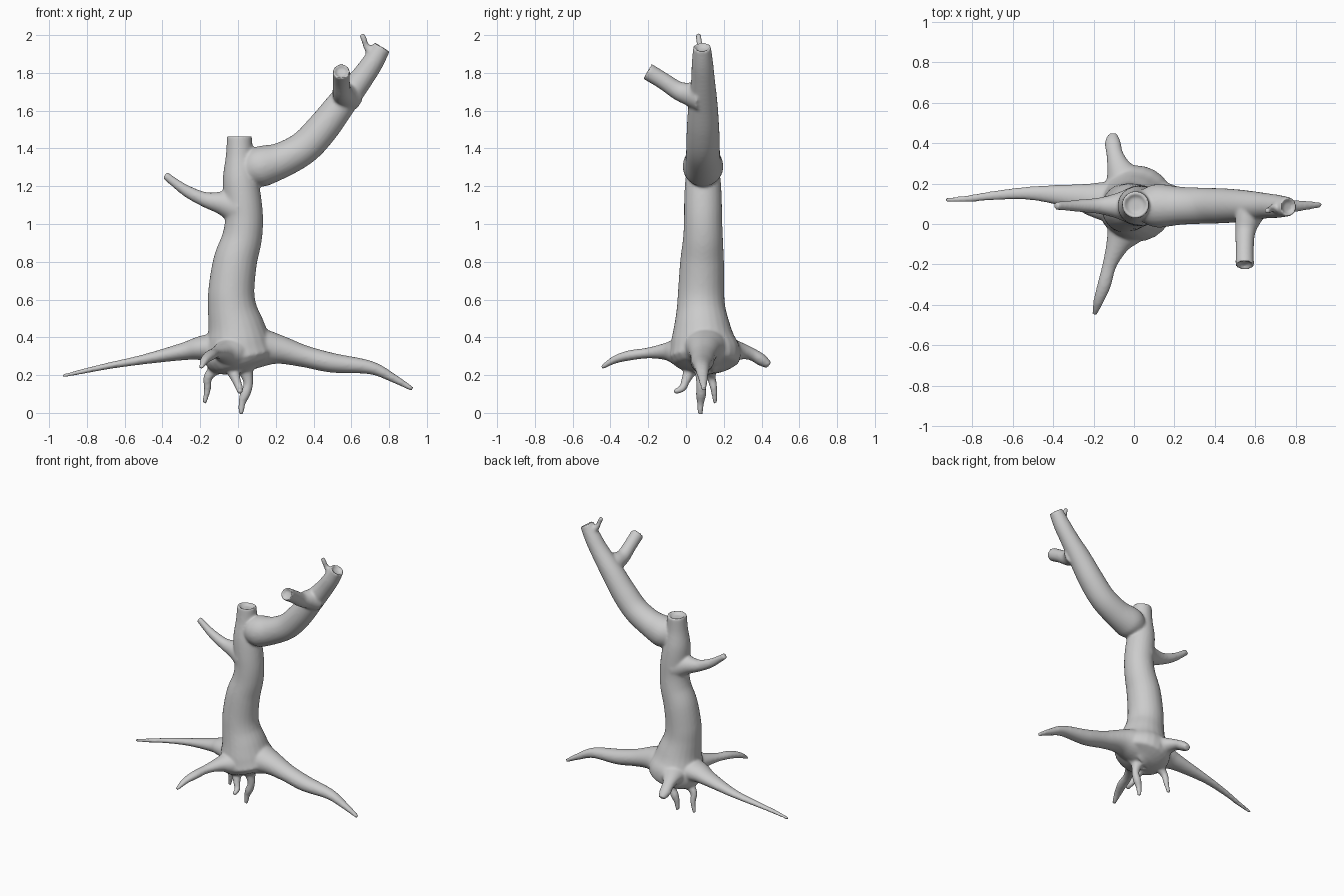
import bpy, bmesh, math
from mathutils import Vector

SIDES, STEPS = 24, 8


def spline(pts):
    """Catmull-Rom samples through (x, y, z, radius) points."""
    p = [Vector(q) for q in pts]
    p = [2 * p[0] - p[1]] + p + [2 * p[-1] - p[-2]]
    out = []
    for i in range(1, len(p) - 2):
        a, b, c, d = p[i - 1:i + 3]
        for s in range(STEPS):
            t = s / STEPS
            out.append(0.5 * (2 * b + (c - a) * t + (2 * a - 5 * b + 4 * c - d) * t * t
                              + (3 * b - a - 3 * c + d) * t ** 3))
    return out + [p[-2]]


def limb(bm, pts, flat=1.0, dish=False):
    """Closed tapering tube; flat squashes its height, dish hollows the cut end."""
    samples = spline(pts)
    pos = [s.xyz for s in samples]
    rings, side = [], None
    for i, s in enumerate(samples):
        tan = (pos[min(i + 1, len(pos) - 1)] - pos[max(i - 1, 0)]).normalized()
        if side is None:
            side = tan.cross(Vector((0, 0, 1)) if abs(tan.z) < 0.9 else Vector((0, 1, 0)))
        side = (side - tan * side.dot(tan)).normalized()
        rings.append((pos[i], side.copy(), tan.cross(side), max(s.w, 0.006)))
    if dish:
        c, u, v, r = rings[-1]
        rings += [(c, u, v, r * 0.85), (c - tan * 0.02, u, v, r * 0.6)]
    loops = []
    for c, u, v, r in rings:
        loops.append([bm.verts.new(c + r * (math.cos(a) * u + flat * math.sin(a) * v))
                      for a in (2 * math.pi * k / SIDES for k in range(SIDES))])
    for a, b in zip(loops, loops[1:]):
        for k in range(SIDES):
            n = (k + 1) % SIDES
            bm.faces.new((a[k], a[n], b[n], b[k]))
    bm.faces.new(loops[0][::-1])
    bm.faces.new(loops[-1])


bm = bmesh.new()

# trunk with flared root crown
limb(bm, [(.03, .1, .225, .08), (.02, .1, .26, .165), (.01, .1, .31, .19), (0, .09, .38, .172),
          (-.01, .085, .45, .152), (-.03, .08, .55, .13), (-.035, .08, .65, .122),
          (-.015, .085, .8, .116), (.02, .09, .92, .106), (.032, .09, 1.02, .101),
          (.025, .09, 1.12, .1), (.012, .09, 1.24, .093), (.008, .092, 1.36, .073),
          (.008, .095, 1.465, .066)], dish=True)

# large right branch
limb(bm, [(.03, .09, 1.26, .07), (.11, .09, 1.3, .107), (.23, .09, 1.338, .094), (.35, .09, 1.405, .089),
          (.45, .09, 1.51, .086), (.55, .09, 1.64, .077), (.65, .09, 1.765, .063),
          (.71, .087, 1.85, .057), (.765, .085, 1.94, .047)], dish=True)
# forward stub, end twig, left branch
limb(bm, [(.59, .09, 1.67, .08), (.565, .03, 1.685, .066), (.55, -.04, 1.705, .05),
          (.547, -.12, 1.757, .045), (.547, -.207, 1.81, .046)], dish=True)
limb(bm, [(.74, .085, 1.87, .035), (.705, .082, 1.91, .028), (.678, .075, 1.945, .017),
          (.668, .068, 1.975, .016), (.655, .065, 2.006, .016)])
limb(bm, [(0, .09, 1.09, .1), (-.08, .09, 1.11, .065), (-.17, .09, 1.128, .041),
          (-.26, .09, 1.168, .032), (-.33, .09, 1.215, .025), (-.387, .09, 1.26, .021)])

# four long roots
limb(bm, [(0, .1, .34, .14), (-.12, .11, .345, .105), (-.2, .12, .342, .085), (-.29, .135, .325, .062),
          (-.5, .152, .283, .035), (-.68, .142, .25, .024), (-.82, .125, .22, .018),
          (-.93, .118, .195, .012)], flat=.75)
limb(bm, [(0, .1, .34, .15), (.12, .1, .345, .12), (.22, .095, .335, .088), (.35, .09, .3, .067),
          (.5, .085, .265, .06), (.7, .085, .24, .041), (.82, .09, .185, .027),
          (.925, .095, .125, .014)], flat=.87)
limb(bm, [(0, .1, .31, .14), (-.04, -.02, .322, .105), (-.08, -.1, .325, .06), (-.12, -.2, .317, .036),
          (-.147, -.3, .304, .034), (-.175, -.38, .28, .026), (-.195, -.445, .24, .014)], flat=.8)
limb(bm, [(0, .1, .31, .14), (-.04, .2, .325, .11), (-.075, .28, .328, .062), (-.095, .345, .312, .042),
          (-.105, .4, .28, .04), (-.105, .44, .252, .025)], flat=.8)

# small hanging roots
limb(bm, [(.03, .09, .27, .06), (.045, .082, .21, .036), (.055, .08, .15, .025), (.038, .08, .1, .028),
          (.022, .077, .055, .02), (.015, .075, -.008, .014)])
limb(bm, [(-.07, .12, .28, .06), (-.125, .13, .23, .034), (-.16, .135, .185, .024),
          (-.162, .148, .125, .019), (-.178, .155, .05, .012)])
limb(bm, [(-.04, .05, .28, .06), (-.025, .02, .22, .036), (-.008, -.002, .17, .024),
          (.008, -.02, .13, .02), (.01, -.065, .11, .014)])

bmesh.ops.recalc_face_normals(bm, faces=bm.faces)
mesh = bpy.data.meshes.new("tree_stump")
bm.to_mesh(mesh)
bm.free()
tree = bpy.data.objects.new("tree_stump", mesh)
bpy.context.collection.objects.link(tree)

# fuse all limbs into one smooth skin
fuse = tree.modifiers.new("fuse", 'REMESH')
fuse.mode = 'VOXEL'
fuse.voxel_size = 0.008
fuse.use_smooth_shade = True
soften = tree.modifiers.new("soften", 'SMOOTH')
soften.factor = 0.5
soften.iterations = 10
